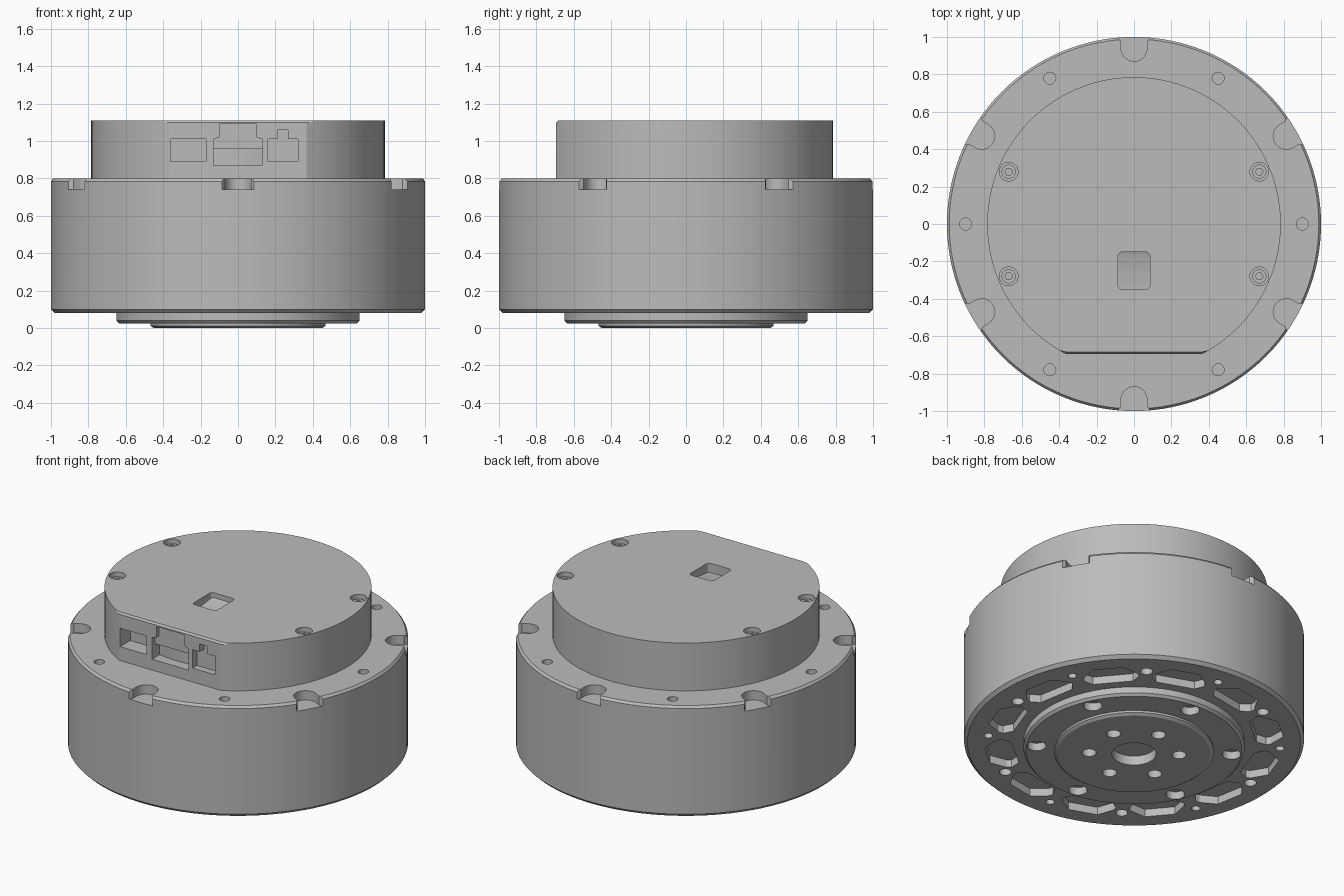
import bpy, bmesh, math
from math import cos, sin, radians, pi
from mathutils import Matrix

if "Cube" in bpy.data.objects:
    bpy.data.objects.remove(bpy.data.objects["Cube"], do_unlink=True)

grey = bpy.data.materials.new("machined grey")
grey.use_nodes = True
colour = (0.5, 0.5, 0.5, 1)
grey.diffuse_color = colour
grey.node_tree.nodes["Principled BSDF"].inputs["Base Color"].default_value = colour


def finish(bm, name):
    bmesh.ops.recalc_face_normals(bm, faces=bm.faces)
    mesh = bpy.data.meshes.new(name)
    bm.to_mesh(mesh)
    bm.free()
    obj = bpy.data.objects.new(name, mesh)
    mesh.materials.append(grey)
    bpy.context.collection.objects.link(obj)
    return obj


def prism(bm, points, lo, hi, along_y=False):
    """Extrude a closed outline along z, or along y for front-facing shapes."""
    place = (lambda a, b, h: (a, h, b)) if along_y else (lambda a, b, h: (a, b, h))
    bottom = [bm.verts.new(place(a, b, lo)) for a, b in points]
    top = [bm.verts.new(place(a, b, hi)) for a, b in points]
    n = len(points)
    faces = [bm.faces.new(bottom), bm.faces.new(top)]
    for i in range(n):
        j = (i + 1) % n
        faces.append(bm.faces.new((bottom[i], bottom[j], top[j], top[i])))
    return faces


def circle(r, x=0, y=0, n=24):
    return [(x + r * cos(2 * pi * i / n), y + r * sin(2 * pi * i / n)) for i in range(n)]


def turn(points, degrees):
    c, s = cos(radians(degrees)), sin(radians(degrees))
    return [(x * c - y * s, x * s + y * c) for x, y in points]


def ring(bm, points, start, count, lo, hi):
    """Repeat an outline, drawn on the +x axis, around the centre."""
    for i in range(count):
        prism(bm, turn(points, start + 360 * i / count), lo, hi)


def lathe(profile, name, n=128):
    bm = bmesh.new()
    verts = [bm.verts.new((r, 0, z)) for r, z in profile]
    edges = [bm.edges.new(p) for p in zip(verts, verts[1:])]
    bmesh.ops.spin(bm, geom=verts + edges, axis=(0, 0, 1), cent=(0, 0, 0),
                   angle=2 * pi, steps=n, use_duplicate=False)
    bmesh.ops.remove_doubles(bm, verts=bm.verts, dist=0.0001)
    return finish(bm, name)


def cut(obj, bm):
    cutter = finish(bm, "cutter")
    cutter.hide_render = True
    mod = obj.modifiers.new("cut", "BOOLEAN")
    mod.operation, mod.solver, mod.object = "DIFFERENCE", "EXACT", cutter
    select(obj)
    bpy.ops.object.modifier_apply(modifier=mod.name)
    bpy.data.objects.remove(cutter, do_unlink=True)


def select(obj):
    bpy.ops.object.select_all(action="DESELECT")
    obj.select_set(True)
    bpy.context.view_layer.objects.active = obj


# Main housing with chamfered rims
body = lathe([(0, 0.08), (0.98, 0.08), (1, 0.1), (1, 0.785), (0.988, 0.8), (0, 0.8)], "motor_body")
bm = bmesh.new()
# rounded notches and small holes around the upper rim
notch = [(0.94 + 0.07 * cos(radians(a)), 0.07 * sin(radians(a))) for a in range(90, 271, 15)]
notch += [(0.975, -0.07), (1.03, -0.11), (1.03, 0.11), (0.975, 0.07)]
ring(bm, notch, 30, 6, 0.74, 0.9)
ring(bm, circle(0.032, 0.9), 0, 6, 0.75, 0.9)
# weight-saving pockets and alternating holes underneath
pocket = [(0.71, -0.12), (0.76, -0.165), (0.79, -0.16), (0.875, -0.09),
          (0.875, 0.09), (0.79, 0.16), (0.76, 0.165), (0.71, 0.12)]
ring(bm, pocket, 10, 12, 0, 0.13)
ring(bm, circle(0.036, 0.835), 55, 6, 0, 0.14)
ring(bm, circle(0.026, 0.86), 25, 6, 0, 0.14)
cut(body, bm)

# Output flange: stepped disc with bolt circles
flange = lathe([(0, 0), (0.45, 0), (0.468, 0.012), (0.468, 0.025), (0.635, 0.025),
                (0.65, 0.04), (0.65, 0.2), (0, 0.2)], "output_flange")
bm = bmesh.new()
ring(bm, circle(0.055, 0.575), 25, 6, -0.1, 0.075)
ring(bm, circle(0.042, 0.265), 23, 6, -0.1, 0.06)
prism(bm, circle(0.13, n=48), -0.1, 0.06)
cut(flange, bm)

# Electronics cover: round with a flat front
R, FLAT = 0.785, -0.695
start = math.asin(FLAT / R)
sweep = pi - 2 * start
outline = [(R * cos(start + sweep * i / 110), R * sin(start + sweep * i / 110)) for i in range(111)]
bm = bmesh.new()
top = prism(bm, outline, 0.78, 1.11)[1]
bmesh.ops.bevel(bm, geom=list(top.edges), offset=0.011, segments=1, affect="EDGES")
cover = finish(bm, "rear_cover")

# screw recesses and connector openings in the cover
bm = bmesh.new()
screws = [(sx * 0.67, sy * 0.28) for sx in (-1, 1) for sy in (-1, 1)]
for x, y in screws:
    prism(bm, circle(0.05, x, y), 1.06, 1.2)
prism(bm, [(-0.36, 0.89), (-0.17, 0.89), (-0.17, 1.01), (-0.36, 1.01)], -0.8, -0.59, True)
half = [(0.13, 0.87), (0.13, 1.01), (0.1, 1.02), (0.1, 1.09)]
prism(bm, half + [(-x, z) for x, z in reversed(half)], -0.8, -0.665, True)
half = [(0.08, 0.89), (0.08, 1.01), (0.028, 1.01), (0.028, 1.06)]
prism(bm, [(0.24 + x, z) for x, z in half] + [(0.24 - x, z) for x, z in reversed(half)],
      -0.8, -0.65, True)
cut(cover, bm)

# curved back of the middle connector
bm = bmesh.new()
arc = [(0.63 * sin(radians(a)), -0.63 * cos(radians(a))) for a in range(-12, 13, 2)]
prism(bm, [(-0.13, -0.8)] + arc + [(0.13, -0.8)], 0.87, 0.96)
cut(cover, bm)

# rounded window in the top with a sloping back
bm = bmesh.new()
corners = []
for cx, cy, a0 in ((0.065, -0.17, 0), (-0.065, -0.17, 90), (-0.065, -0.33, 180), (0.065, -0.33, 270)):
    corners += [(cx + 0.02 * cos(radians(a0 + a)), cy + 0.02 * sin(radians(a0 + a))) for a in (0, 30, 60, 90)]
prism(bm, corners, 1.05, 1.2)
for v in bm.verts:
    if v.co.z < 1.1 and v.co.y > -0.2:
        v.co.z += 0.4 * (v.co.y + 0.22)
bmesh.ops.triangulate(bm, faces=[f for f in bm.faces if len(f.verts) > 4])
cut(cover, bm)

# Socket-head screws
for i, (x, y) in enumerate(screws):
    bm = bmesh.new()
    prism(bm, circle(0.038, x, y), 1.04, 1.085)
    screw = finish(bm, f"cover_screw_{i + 1}")
    bm = bmesh.new()
    prism(bm, circle(0.02, x, y, 6), 1.065, 1.2)
    cut(screw, bm)

for obj in list(bpy.context.collection.objects):
    if obj.type == "MESH" and grey.name in obj.data.materials:
        select(obj)
        bpy.ops.object.shade_smooth_by_angle(angle=radians(25))
